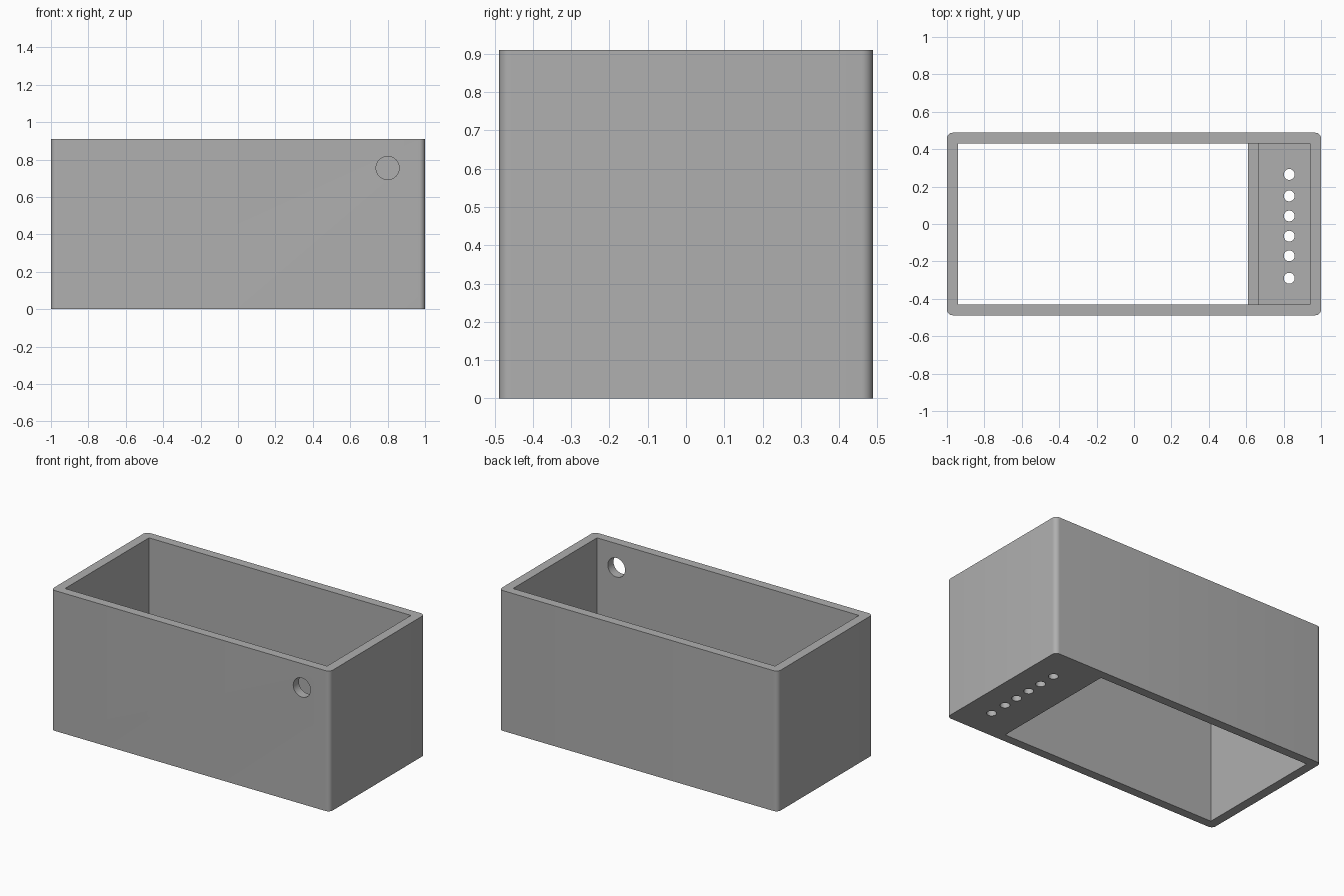
import bpy
import bmesh
import math
from mathutils import Matrix, Vector

if "Cube" in bpy.data.objects:
    bpy.data.objects.remove(bpy.data.objects["Cube"], do_unlink=True)

HEIGHT = 0.91
FLOOR = 0.055
WALL_X, WALL_Y = 0.94, 0.43      # inner faces of the walls
DIVIDER_IN, DIVIDER_OUT = 0.61, 0.665
DIVIDER_TOP = 0.2

grey = bpy.data.materials.new("plain_grey")
grey.use_nodes = True
colour = (0.43, 0.43, 0.43, 1)
grey.diffuse_color = colour
grey.node_tree.nodes["Principled BSDF"].inputs["Base Color"].default_value = colour


def finish(name, bm):
    mesh = bpy.data.meshes.new(name)
    bm.to_mesh(mesh)
    bm.free()
    mesh.materials.append(grey)
    obj = bpy.data.objects.new(name, mesh)
    bpy.context.collection.objects.link(obj)
    return obj


def box(name, low, high, corner=0):
    """Box between two corners, optionally with rounded upright edges."""
    low, high = Vector(low), Vector(high)
    bm = bmesh.new()
    bmesh.ops.create_cube(bm, size=1)
    bmesh.ops.scale(bm, vec=high - low, verts=bm.verts)
    bmesh.ops.translate(bm, vec=(low + high) / 2, verts=bm.verts)
    if corner:
        upright = [e for e in bm.edges
                   if abs(e.verts[0].co.z - e.verts[1].co.z) > 0.1]
        bmesh.ops.bevel(bm, geom=upright, offset=corner, segments=8,
                        profile=0.5, affect='EDGES')
    return finish(name, bm)


def rod(name, centre, radius, length, turn=0):
    bm = bmesh.new()
    place = Matrix.Translation(centre) @ Matrix.Rotation(turn, 4, 'X')
    bmesh.ops.create_cone(bm, cap_ends=True, segments=40, radius1=radius,
                          radius2=radius, depth=length, matrix=place)
    return finish(name, bm)


def cut(body, cutter):
    cutter.hide_render = True
    mod = body.modifiers.new("cut", 'BOOLEAN')
    mod.operation = 'DIFFERENCE'
    mod.solver = 'EXACT'
    mod.object = cutter
    bpy.context.view_layer.objects.active = body
    bpy.ops.object.modifier_apply(modifier=mod.name)
    bpy.data.objects.remove(cutter, do_unlink=True)


# Rounded outer block
planter = box("open_box", (-1, -0.488, 0), (1, 0.488, HEIGHT), corner=0.03)

# Upper cavity, large floor opening and the tray behind the low divider
cut(planter, box("cavity", (-WALL_X, -WALL_Y, DIVIDER_TOP), (WALL_X, WALL_Y, 1.2)))
cut(planter, box("opening", (-WALL_X, -WALL_Y, -0.2), (DIVIDER_IN, WALL_Y, 0.5)))
cut(planter, box("tray", (DIVIDER_OUT, -WALL_Y, FLOOR), (WALL_X, WALL_Y, 0.5)))

# Row of drain holes
for y in (-0.29, -0.17, -0.065, 0.043, 0.15, 0.265):
    cut(planter, rod("drain", (0.83, y, 0), 0.029, 0.3))

# Round port through the front wall
cut(planter, rod("port", (0.8, -0.46, 0.755), 0.062, 0.3, math.pi / 2))

# Smooth corners with crisp edges
bpy.ops.object.select_all(action='DESELECT')
planter.select_set(True)
bpy.context.view_layer.objects.active = planter
bpy.ops.object.shade_smooth_by_angle(angle=math.radians(30))
